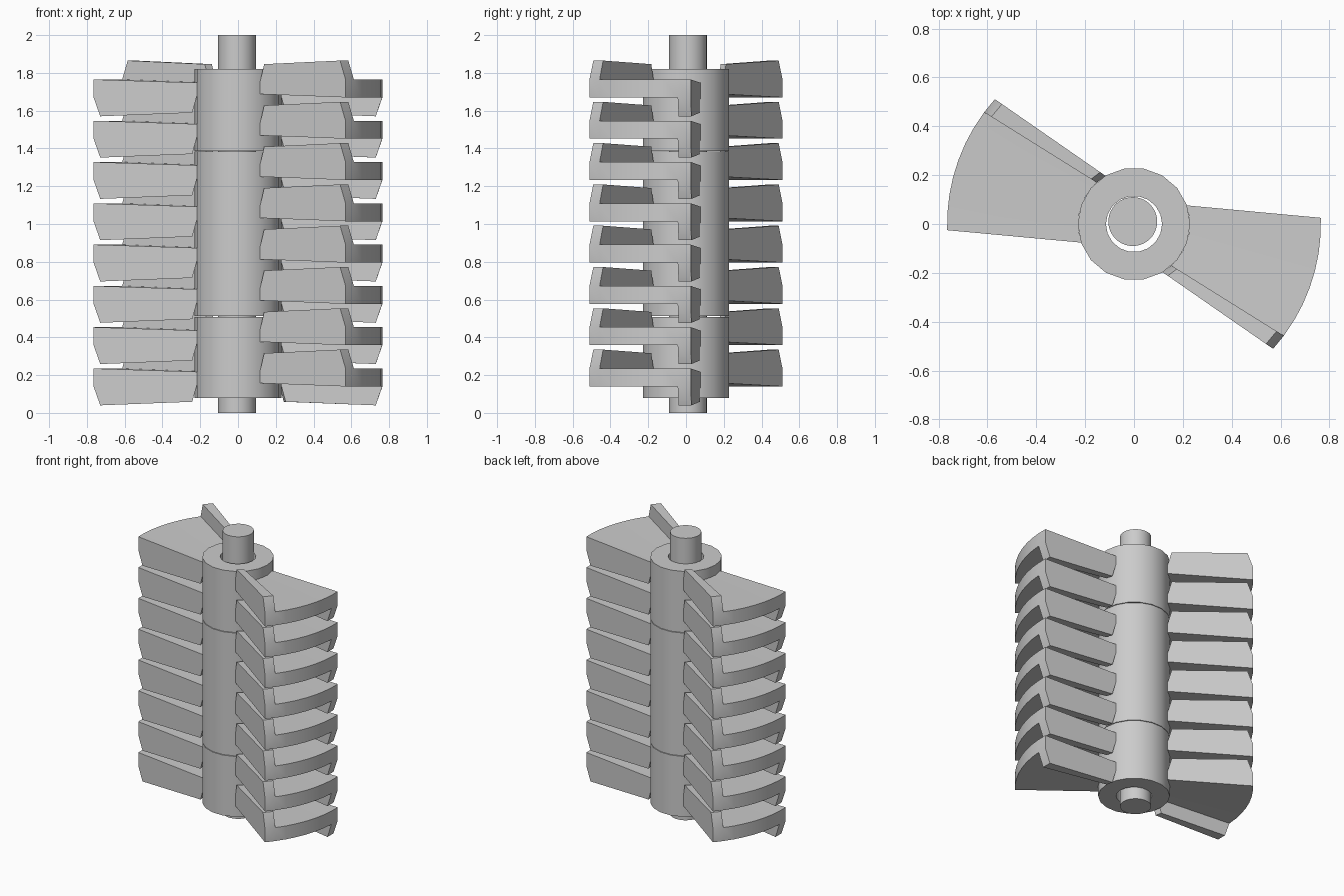
import bpy, bmesh, math
from mathutils import Vector

cube = bpy.data.objects.get("Cube")
if cube:
    bpy.data.objects.remove(cube, do_unlink=True)

grey = bpy.data.materials.new("plain grey")
grey.use_nodes = True
grey.diffuse_color = (0.6, 0.6, 0.6, 1)
grey.node_tree.nodes["Principled BSDF"].inputs["Base Color"].default_value = (0.6, 0.6, 0.6, 1)


def finish(bm, name):
    """Turn a bmesh into a linked, smooth-by-angle object."""
    bmesh.ops.recalc_face_normals(bm, faces=bm.faces)
    mesh = bpy.data.meshes.new(name)
    bm.to_mesh(mesh)
    bm.free()
    mesh.materials.append(grey)
    obj = bpy.data.objects.new(name, mesh)
    bpy.context.collection.objects.link(obj)
    bpy.ops.object.select_all(action='DESELECT')
    obj.select_set(True)
    bpy.context.view_layer.objects.active = obj
    bpy.ops.object.shade_smooth_by_angle(angle=math.radians(30))
    return obj


def lathe(name, profile, sides):
    """Spin a closed (radius, height) profile around z."""
    bm = bmesh.new()
    rings = [[bm.verts.new((r * math.cos(math.tau * k / sides),
                            r * math.sin(math.tau * k / sides), z))
              for r, z in profile] for k in range(sides)]
    n = len(profile)
    for k in range(sides):
        a, b = rings[k], rings[(k + 1) % sides]
        for i in range(n):
            j = (i + 1) % n
            bm.faces.new((a[i], b[i], b[j], a[j]))
    return finish(bm, name)


# Shaft, sitting slightly loose in the bore
bm = bmesh.new()
bmesh.ops.create_cone(bm, cap_ends=True, segments=40, radius1=0.1, radius2=0.1, depth=2)
shaft = finish(bm, "shaft")
shaft.location = (-0.005, 0.01, 1)

# Three stacked hub sleeves with fine joints between them
HUB, BORE, GAP = 0.23, 0.115, 0.002
for name, low, high in (("lower_sleeve", 0.08, 0.51),
                        ("middle_sleeve", 0.51, 1.385),
                        ("upper_sleeve", 1.385, 1.82)):
    bottom = low + (GAP if low > 0.1 else 0)
    top = high - (GAP if high < 1.8 else 0)
    lathe(name, [(BORE, bottom), (HUB, bottom), (HUB, top), (BORE, top)], 18)


# Fan blade: tapered plate with a rib up one edge and a rib down the other
def make_blade():
    bm = bmesh.new()
    steps = 6
    inner_deg = [-39.5] + [-28 + 56 * i / steps for i in range(steps + 1)] + [39.5]
    outer_deg = [-21.9] + [-16.7 + 33.4 * i / steps for i in range(steps + 1)] + [21.9]

    def point(radius, deg, z):
        a = math.radians(deg)
        return bm.verts.new((radius * math.cos(a), radius * math.sin(a), z))

    # Each column: inner and outer vertices, for the top (+1) and bottom (-1)
    cols = {s: [(point(0.228, i, s * 0.03), point(0.765, o, s * 0.0475))
                for i, o in zip(inner_deg, outer_deg)] for s in (1, -1)}
    last = len(inner_deg) - 2
    for k in range(last + 1):
        for s, rib in ((1, 0), (-1, last)):
            (ia, oa), (ib, ob) = cols[s][k], cols[s][k + 1]
            base = (ia, oa, ob, ib)
            if k != rib:
                bm.faces.new(base)
                continue
            # Rib walls lean in at both ends
            cap = []
            for start, end, lean, z in ((ia, oa, 0.05, 0.1285), (oa, ia, 0.064, 0.1475),
                                        (ob, ib, 0.064, 0.1475), (ib, ob, 0.05, 0.1285)):
                p = Vector(start.co).lerp(end.co, lean)
                p.z = s * z
                cap.append(bm.verts.new(p))
            for i in range(4):
                j = (i + 1) % 4
                bm.faces.new((base[i], base[j], cap[j], cap[i]))
            bm.faces.new(cap)
        for e in (0, 1):
            bm.faces.new((cols[1][k][e], cols[1][k + 1][e], cols[-1][k + 1][e], cols[-1][k][e]))
    for k in (0, last + 1):
        bm.faces.new((*cols[1][k], *reversed(cols[-1][k])))
    return finish(bm, "blade_left_1")


# Eight levels of opposed blades
first = make_blade()
for level in range(8):
    for side, turn in (("left", 0), ("right", math.pi)):
        if level == 0 and side == "left":
            blade = first
        else:
            blade = bpy.data.objects.new(f"blade_{side}_{level + 1}", first.data)
            bpy.context.collection.objects.link(blade)
        blade.location.z = 0.1875 + 0.2186 * level
        blade.rotation_euler.z = math.radians(-20) + turn
